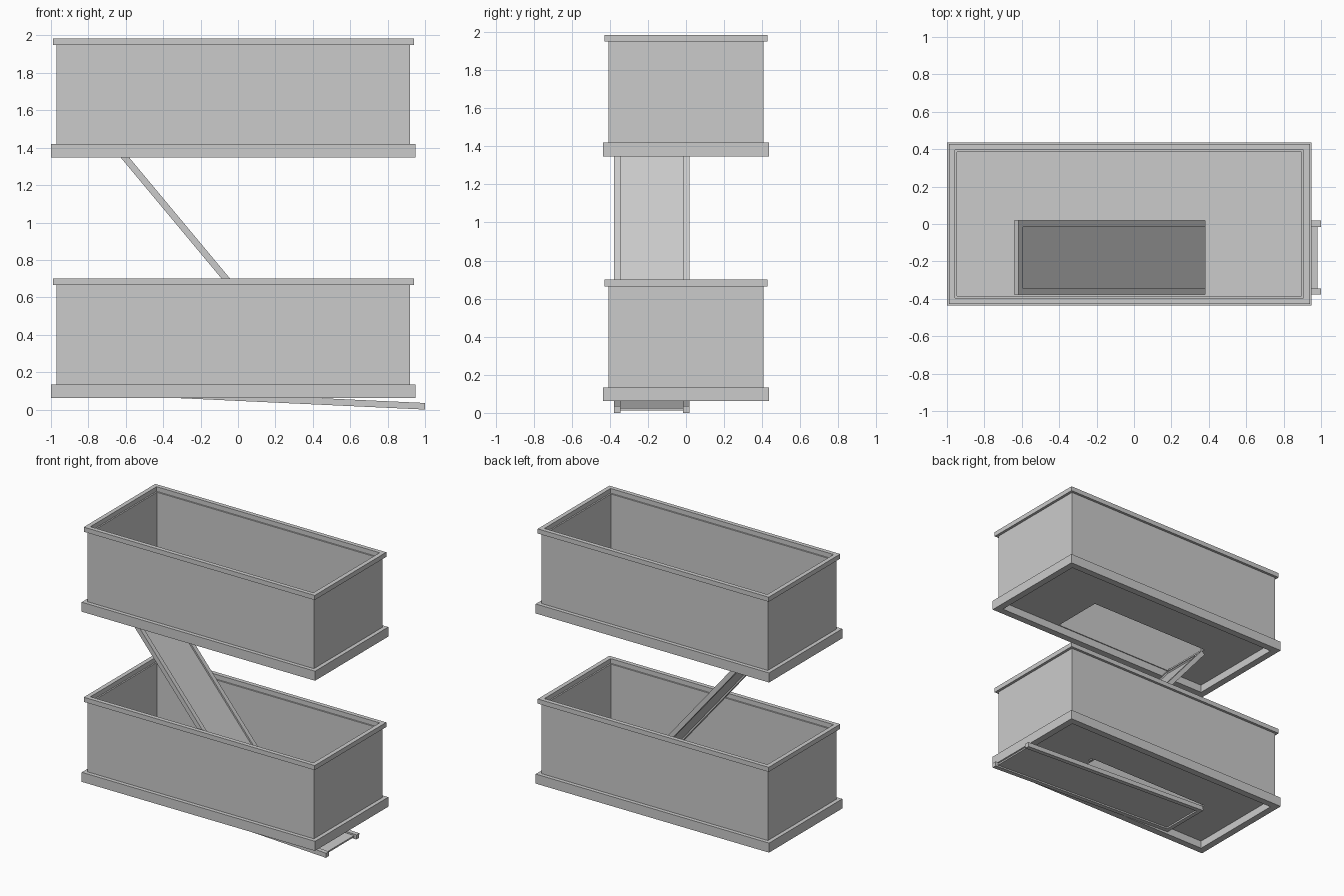
import bpy, bmesh, math
from mathutils import Matrix

if "Cube" in bpy.data.objects:
    bpy.data.objects.remove(bpy.data.objects["Cube"])

CX = -0.025          # box centre in x
TIER = 1.285         # height step between tiers
HINGE = (-0.63, 0.093)
LENGTH = 1.632


def finish(name, bm):
    bmesh.ops.recalc_face_normals(bm, faces=bm.faces)
    me = bpy.data.meshes.new(name)
    bm.to_mesh(me)
    bm.free()
    ob = bpy.data.objects.new(name, me)
    bpy.context.collection.objects.link(ob)
    return ob


def frame(name, outer, inner, z0, z1):
    """Rectangular ring; rectangles are (x0, x1, y0, y1)."""
    bm = bmesh.new()

    def loop(r, z):
        x0, x1, y0, y1 = r
        return [bm.verts.new((x, y, z)) for x, y in
                ((x0, y0), (x1, y0), (x1, y1), (x0, y1))]
    loops = [loop(outer, z0), loop(outer, z1), loop(inner, z1), loop(inner, z0)]
    for k in range(4):
        a, b = loops[k], loops[(k + 1) % 4]
        for i in range(4):
            j = (i + 1) % 4
            bm.faces.new((a[i], a[j], b[j], b[i]))
    return finish(name, bm)


def rect(hx, hy):
    return (CX - hx, CX + hx, -hy, hy)


def box(bm, x0, x1, y0, y1, z0, z1):
    m = Matrix.Translation(((x0 + x1) / 2, (y0 + y1) / 2, (z0 + z1) / 2)) \
        @ Matrix.Diagonal((x1 - x0, y1 - y0, z1 - z0, 1))
    bmesh.ops.create_cube(bm, size=1, matrix=m)


def ramp(name, z, angle):
    bm = bmesh.new()
    t = 0.0175
    # side rails
    box(bm, 0, LENGTH, -0.378, -0.344, -t, t)
    box(bm, 0, LENGTH, -0.016, 0.018, -t, t)
    # header at the hinge
    box(bm, 0, 0.034, -0.344, -0.016, -t, t)
    # recessed walking panel
    box(bm, 0.034, LENGTH - 0.02, -0.344, -0.016, -0.006, 0.006)
    ob = finish(name, bm)
    ob.location = (HINGE[0], 0, z)
    ob.rotation_euler = (0, angle, 0)


drop = math.asin((HINGE[1] - 0.0175) / LENGTH)
for tier, z, angle in (("lower", 0, drop), ("upper", TIER, math.radians(50.2))):
    # skirting, walls and top rim
    frame(tier + "_base_rim", rect(0.975, 0.437), rect(0.923, 0.385), z + 0.062, z + 0.134)
    frame(tier + "_walls", rect(0.945, 0.408), rect(0.921, 0.384), z + 0.134, z + 0.665)
    frame(tier + "_top_rim", rect(0.965, 0.427), rect(0.932, 0.395), z + 0.665, z + 0.70)
    # floor with ramp opening
    frame(tier + "_floor", rect(0.923, 0.385), (-0.64, 0.38, -0.378, 0.018), z + 0.12, z + 0.134)
    ramp(tier + "_ramp", z + HINGE[1], angle)
